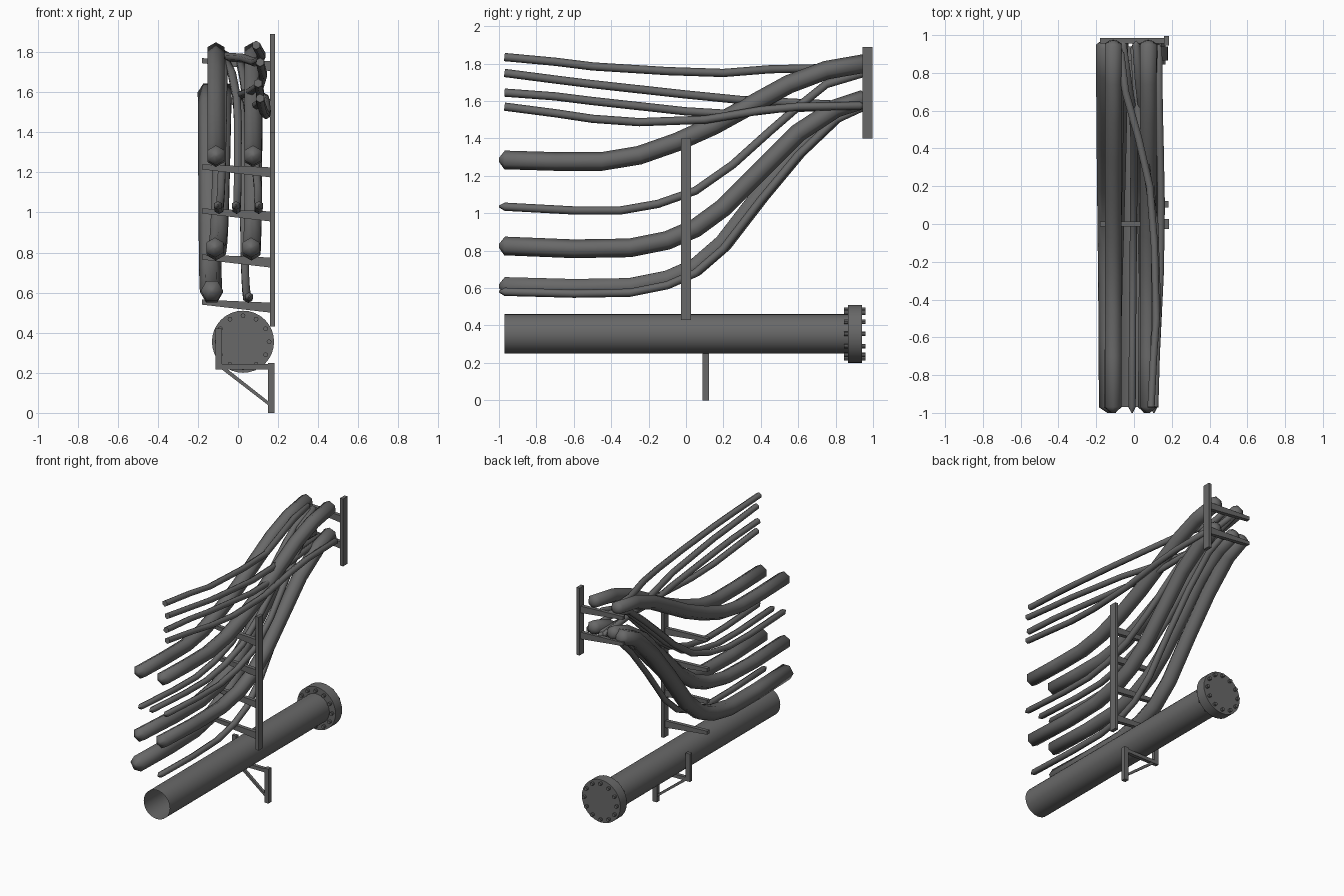
import bpy, bmesh, math
from mathutils import Vector, Matrix

cube = bpy.data.objects.get("Cube")
if cube:
    bpy.data.objects.remove(cube, do_unlink=True)

steel = bpy.data.materials.new("dark grey")
steel.use_nodes = True
grey = (0.14, 0.14, 0.14, 1)
steel.diffuse_color = grey
steel.node_tree.nodes["Principled BSDF"].inputs["Base Color"].default_value = grey


def finish(name, bm, smooth=None):
    bmesh.ops.recalc_face_normals(bm, faces=bm.faces)
    mesh = bpy.data.meshes.new(name)
    bm.to_mesh(mesh)
    bm.free()
    mesh.materials.append(steel)
    obj = bpy.data.objects.new(name, mesh)
    bpy.context.collection.objects.link(obj)
    if smooth:
        bpy.ops.object.select_all(action='DESELECT')
        obj.select_set(True)
        bpy.context.view_layer.objects.active = obj
        bpy.ops.object.shade_smooth_by_angle(angle=math.radians(smooth))
    return obj


def plate(name, outline, y0, y1):
    """Extrude an x-z outline along y."""
    bm = bmesh.new()
    face = bm.faces.new([bm.verts.new((x, y0, z)) for x, z in outline])
    ext = bmesh.ops.extrude_face_region(bm, geom=[face])
    bmesh.ops.translate(bm, vec=(0, y1 - y0, 0),
                        verts=[v for v in ext["geom"] if isinstance(v, bmesh.types.BMVert)])
    return finish(name, bm)


def bar(name, x0, x1, y0, y1, z0, z1):
    return plate(name, [(x0, z0), (x1, z0), (x1, z1), (x0, z1)], y0, y1)


def drum(name, x, z, r, y0, y1, sides, caps=True):
    bm = bmesh.new()
    bmesh.ops.create_cone(bm, cap_ends=caps, segments=sides, radius1=r, radius2=r, depth=y1 - y0,
                          matrix=Matrix.Translation((x, (y0 + y1) / 2, z)) @ Matrix.Rotation(math.pi / 2, 4, 'X'))
    return finish(name, bm, 40)


def cable(name, r, xs, yz, front_tip=True, turn=0.5, dz=0):
    """Sweep a hexagon along a path; xs are (y, x) keys, yz are side points."""
    def x_at(y):
        for (ya, xa), (yb, xb) in zip(xs, xs[1:]):
            if y <= yb:
                t = max(0, (y - ya) / (yb - ya))
                return xa + (xb - xa) * t * t * (3 - 2 * t)
        return xs[-1][1]
    pts = [Vector((x_at(y), y, z + dz)) for y, z in yz]
    rings = []
    bm = bmesh.new()
    for i, p in enumerate(pts):
        tan = (pts[min(i + 1, len(pts) - 1)] - pts[max(i - 1, 0)]).normalized()
        side = tan.cross(Vector((0, 0, 1))).normalized()
        up = side.cross(tan)
        angles = [(k + turn) * math.pi / 3 for k in range(6)]
        rings.append((p, tan, [side * math.cos(a) * r + up * math.sin(a) * r for a in angles]))
    # short tapered ends
    sections = [[p + o for o in ring] for p, _, ring in rings]
    p, t, ring = rings[0]
    if front_tip:
        sections.insert(0, [p - t * 0.03 + o * 0.2 for o in ring])
    p, t, ring = rings[-1]
    sections.append([p + t * 0.02 + o * 0.4 for o in ring])
    loops = [[bm.verts.new(c) for c in s] for s in sections]
    for a, b in zip(loops, loops[1:]):
        for k in range(6):
            bm.faces.new((a[k], a[(k + 1) % 6], b[(k + 1) % 6], b[k]))
    bm.faces.new(loops[0])
    bm.faces.new(loops[-1])
    return finish(name, bm, 62)


# Large pipe with bolted blind flange
PX, PZ = 0.025, 0.355
drum("pipe", PX, PZ, 0.105, -0.97, 0.87, 32, caps=False)
drum("flange", PX, PZ, 0.155, 0.865, 0.94, 32)
for i in range(12):
    a = i * math.pi / 6
    drum(f"flange_bolt_{i + 1}", PX + 0.13 * math.cos(a), PZ + 0.13 * math.sin(a), 0.012, 0.845, 0.96, 8)

# Lower bracket under the pipe
bar("bracket_post", 0.15, 0.183, 0.088, 0.122, 0, 0.25)
bar("bracket_beam", -0.11, 0.17, 0.092, 0.118, 0.217, 0.243)
bar("bracket_stop", -0.113, -0.08, 0.092, 0.118, 0.217, 0.42)
plate("bracket_brace", [(-0.085, 0.22), (0.155, 0.035), (0.155, 0.055), (-0.055, 0.22)], 0.095, 0.115)

# Cable racks: post with tapered arms
for rack, y, z0, z1, arms in (("middle", 0, 0.43, 1.40, (0.565, 0.79, 1.02, 1.24)),
                              ("rear", 0.97, 1.40, 1.89, (1.58, 1.77))):
    bar(rack + "_rack_post", 0.16, 0.185, y - 0.026, y + 0.026, z0, z1)
    for i, z in enumerate(arms):
        plate(f"{rack}_rack_arm_{i + 1}",
              [(-0.18, z - 0.025), (0.165, z - 0.065), (0.165, z - 0.015), (-0.18, z)], y - 0.014, y + 0.014)

# Side paths shared by the cables in each tier
top_path = [(-.97, 1.285), (-.7, 1.277), (-.45, 1.277), (-.25, 1.31), (-.05, 1.38), (.15, 1.47),
            (.35, 1.58), (.55, 1.69), (.75, 1.765), (.95, 1.8)]
thin_path = [(-.97, 1.035), (-.6, 1.015), (-.35, 1.015), (-.15, 1.05), (.05, 1.12), (.25, 1.26),
             (.45, 1.44), (.6, 1.57), (.75, 1.69), (.95, 1.75)]
mid_path = [(-.97, .825), (-.6, .81), (-.3, .815), (-.1, .855), (.05, .92), (.2, 1.03),
            (.4, 1.23), (.6, 1.43), (.8, 1.56), (.95, 1.61)]
low_path = [(-.97, .61), (-.6, .6), (-.3, .605), (-.1, .645), (.05, .71), (.2, .84),
            (.4, 1.1), (.6, 1.34), (.8, 1.53), (.95, 1.6)]

cable("top_cable_right", 0.05, [(-1, -.11), (1, -.11)], top_path)
cable("top_cable_left", 0.05, [(-1, .075), (1, .075)], top_path)
cable("thin_cable_right", 0.022, [(-1, -.1), (1, -.07)], thin_path)
cable("thin_cable_centre", 0.022, [(-1, -.01), (.5, 0), (1, -.06)], thin_path)
cable("thin_cable_left", 0.022, [(-1, .105), (0, .1), (1, .01)], thin_path)
cable("middle_cable_right", 0.05, [(-1, -.115), (1, -.075)], mid_path)
cable("middle_cable_left", 0.05, [(-1, .065), (1, .08)], mid_path)
cable("low_cable", 0.056, [(-1, -.13), (1, -.145)], low_path, turn=0)
cable("low_thin_cable", 0.022, [(-1, .055), (1, .02)], low_path, dz=-0.03)

# Upper thin cables that sweep across the racks
upper = [
    ([(-1, .09), (-.3, .125), (.1, .09), (.9, -.07)],
     [(-.97, 1.835), (-.7, 1.81), (-.5, 1.785), (-.1, 1.76), (.2, 1.75), (.45, 1.77), (.7, 1.775), (.9, 1.79)]),
    ([(-1, .11), (-.3, .13), (.9, .0)],
     [(-.97, 1.75), (-.7, 1.715), (-.5, 1.69), (0, 1.635), (.3, 1.605), (.6, 1.59), (.93, 1.575)]),
    ([(-1, .1), (-.2, .115), (.9, .03)],
     [(-.97, 1.645), (-.7, 1.625), (-.5, 1.6), (0, 1.545), (.25, 1.53), (.5, 1.56), (.93, 1.575)]),
    ([(-1, .11), (0, .145), (.9, .13)],
     [(-.97, 1.57), (-.7, 1.535), (-.5, 1.505), (-.25, 1.487), (.1, 1.5), (.4, 1.55), (.6, 1.57), (.93, 1.575)]),
]
for i, (xs, yz) in enumerate(upper):
    cable(f"upper_cable_{i + 1}", 0.022, xs, yz, front_tip=False)
